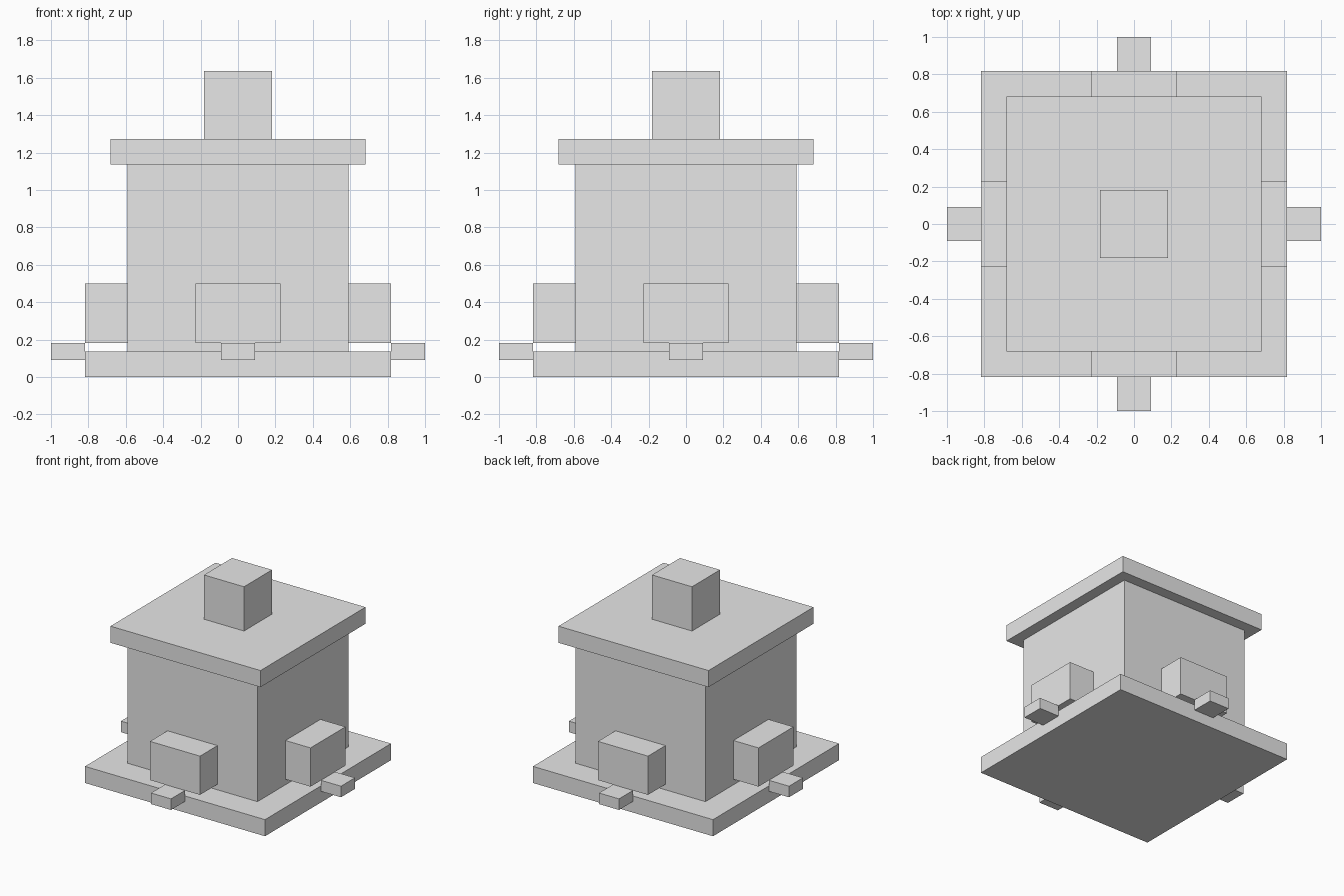
import bpy
from math import pi
from mathutils import Matrix

if "Cube" in bpy.data.objects:
    bpy.data.objects.remove(bpy.data.objects["Cube"], do_unlink=True)

U = 1 / 11  # building module

grey = bpy.data.materials.new("plain_grey")
grey.use_nodes = True
grey.diffuse_color = (0.8, 0.8, 0.8, 1)
grey.node_tree.nodes["Principled BSDF"].inputs["Base Color"].default_value = (0.8, 0.8, 0.8, 1)


def box(name, x, y, z, turn=0):
    """Box spanning the given (low, high) ranges in modules, turned about z."""
    bpy.ops.mesh.primitive_cube_add(size=1)
    ob = bpy.context.object
    ob.name = name
    spans = (x, y, z)
    size = [(hi - lo) * U for lo, hi in spans]
    centre = [(hi + lo) * U / 2 for lo, hi in spans]
    ob.data.transform(Matrix.Rotation(turn, 4, "Z")
                      @ Matrix.Translation(centre)
                      @ Matrix.Diagonal((*size, 1)))
    ob.data.materials.append(grey)
    return ob


def square(name, half, z):
    return box(name, (-half, half), (-half, half), z)


# Central stack
square("base_slab", 9, (0, 1.5))
square("main_body", 6.5, (1.5, 12.5))
square("roof_slab", 7.5, (12.5, 14))
square("top_block", 2, (14, 18))

# One projecting block and one small ledge on each side
for i, side in enumerate(("front", "left", "back", "right")):
    turn = i * pi / 2
    box(side + "_wall_block", (-2.5, 2.5), (-9, -6.5), (2, 5.5), turn)
    box(side + "_ledge", (-1, 1), (-11, -9), (1, 2), turn)
